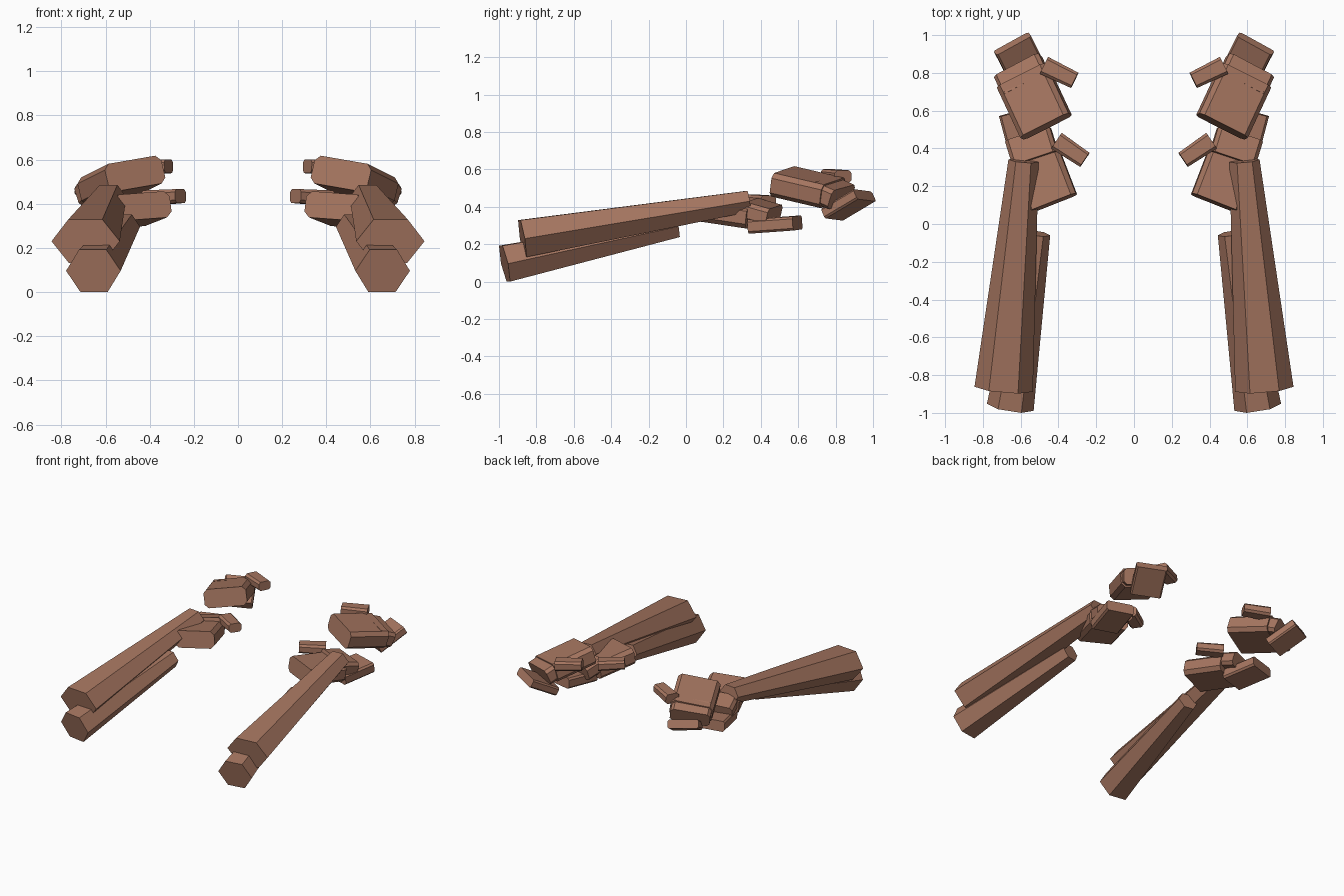
import bpy, bmesh, math
from mathutils import Vector, Euler

cube = bpy.data.objects.get("Cube")
if cube:
    bpy.data.objects.remove(cube, do_unlink=True)

# Single flat skin colour
skin = bpy.data.materials.new("skin_brown")
skin.use_nodes = True
skin.diffuse_color = (0.38, 0.18, 0.117, 1)
skin.node_tree.nodes["Principled BSDF"].inputs["Base Color"].default_value = skin.diffuse_color


def loft(name, near, far):
    """Closed prism between two rings on the left side, mirrored to the right."""
    bm = bmesh.new()
    a = [bm.verts.new(p) for p in near]
    b = [bm.verts.new(p) for p in far]
    bm.faces.new(a)
    bm.faces.new(b)
    for i in range(len(a)):
        j = (i + 1) % len(a)
        bm.faces.new((a[i], a[j], b[j], b[i]))
    bmesh.ops.recalc_face_normals(bm, faces=bm.faces)
    mesh = bpy.data.meshes.new(name)
    bm.to_mesh(mesh)
    bm.free()
    mesh.materials.append(skin)
    obj = bpy.data.objects.new(name, mesh)
    bpy.context.collection.objects.link(obj)
    obj.modifiers.new("mirror", 'MIRROR').use_mirror_merge = False


def forearm(name, start, end, size_start, size_end):
    """Tapered six-sided arm; sizes are half width and half height."""
    start, end = Vector(start), Vector(end)
    rot = (end - start).to_track_quat('Y', 'Z')

    def ring(centre, size):
        w, h = size
        return [centre + rot @ Vector((w * math.cos(k * math.pi / 3), 0,
                h * math.sin(k * math.pi / 3) / math.sin(math.pi / 3))) for k in range(6)]
    loft(name, ring(start, size_start), ring(end, size_end))


def block(name, centre, size, yaw, pitch, roll, chamfer=0.02, taper=1.0):
    """Box running along its own y, with its four long edges chamfered."""
    centre = Vector(centre)
    rot = Euler([math.radians(v) for v in (pitch, roll, yaw)], 'YXZ').to_matrix()
    w, l, h = (s / 2 for s in size)
    c = chamfer
    section = [(w, h - c), (w - c, h), (c - w, h), (-w, h - c),
               (-w, c - h), (c - w, -h), (w - c, -h), (w, c - h)]
    near = [centre + rot @ Vector((x, -l, z)) for x, z in section]
    far = [centre + rot @ Vector((x * taper, l, z * taper)) for x, z in section]
    loft(name, near, far)


# Forearms
forearm("upper_forearms", (0.69, -0.875, 0.23), (0.585, 0.335, 0.43), (0.155, 0.1), (0.08, 0.056))
forearm("lower_forearms", (0.655, -0.97, 0.096), (0.513, -0.05, 0.295), (0.125, 0.098), (0.07, 0.058))

# Front hands
block("front_palms", (0.528, 0.65, 0.505), (0.29, 0.3, 0.13), -25, -12, 9, 0.025)
block("front_knuckles", (0.59, 0.78, 0.475), (0.27, 0.12, 0.11), -25, -22, 8)
block("front_fingers", (0.60, 0.868, 0.41), (0.21, 0.22, 0.06), -27, 28, -4, 0.01)
block("front_thumbs", (0.395, 0.80, 0.565), (0.1, 0.18, 0.07), 116, 3, 0, 0.015, 0.9)

# Rear hands
block("rear_palms", (0.48, 0.24, 0.37), (0.27, 0.28, 0.12), -21, -8, 4, 0.025)
block("rear_knuckles", (0.54, 0.405, 0.37), (0.25, 0.14, 0.1), -17, -15, 6)
block("rear_fingers", (0.585, 0.475, 0.305), (0.2, 0.25, 0.075), -15, 4, 2, 0.012)
block("rear_thumbs", (0.335, 0.39, 0.43), (0.1, 0.18, 0.07), 124, 3, 0, 0.015, 0.9)
